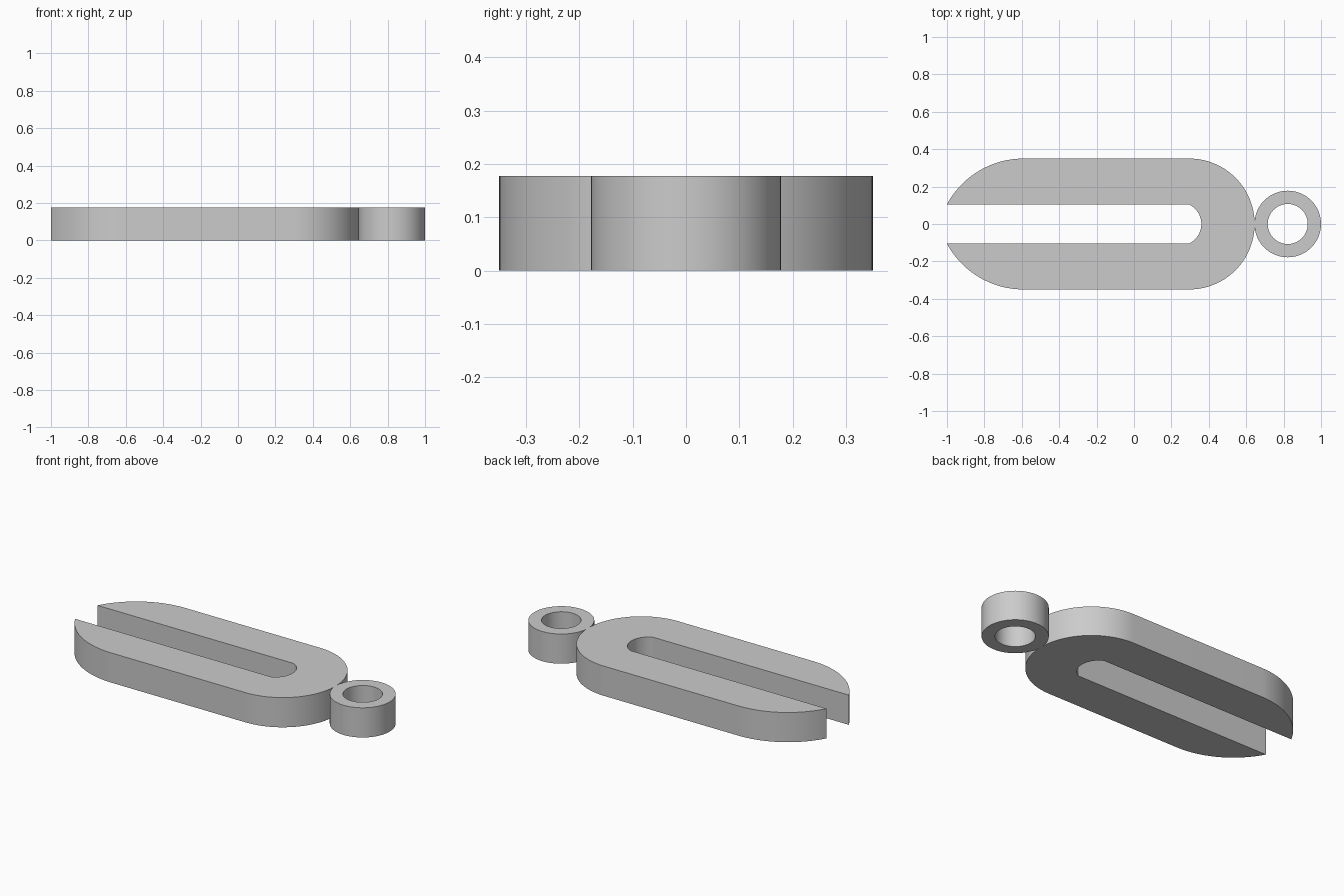
import bpy, bmesh, math

HEIGHT = 0.177
HALF_WIDTH = 0.35
SLOT = 0.105

cube = bpy.data.objects.get("Cube")
if cube:
    bpy.data.objects.remove(cube, do_unlink=True)

grey = bpy.data.materials.new("plain grey")
grey.use_nodes = True
colour = (0.6, 0.6, 0.6, 1)
grey.diffuse_color = colour
grey.node_tree.nodes["Principled BSDF"].inputs["Base Color"].default_value = colour


def arc(cx, cy, r, start, end, n):
    """Points on an arc, angles in radians."""
    return [(cx + r * math.cos(start + (end - start) * i / n),
             cy + r * math.sin(start + (end - start) * i / n)) for i in range(n + 1)]


def finish(name, bm):
    bmesh.ops.recalc_face_normals(bm, faces=bm.faces)
    mesh = bpy.data.meshes.new(name)
    bm.to_mesh(mesh)
    bm.free()
    mesh.materials.append(grey)
    obj = bpy.data.objects.new(name, mesh)
    bpy.context.collection.objects.link(obj)
    bpy.ops.object.select_all(action='DESELECT')
    obj.select_set(True)
    bpy.context.view_layer.objects.active = obj
    bpy.ops.object.shade_smooth_by_angle(angle=math.radians(20))
    return obj


def extrude_up(bm, faces):
    new = bmesh.ops.extrude_face_region(bm, geom=faces)["geom"]
    verts = [v for v in new if isinstance(v, bmesh.types.BMVert)]
    bmesh.ops.translate(bm, verts=verts, vec=(0, 0, HEIGHT))


# Slotted body: upper half of the outline, from nose to slot end
nose_x, shoulder_x = 0.295, -0.59
tip_r = 0.466
tip_cy = HALF_WIDTH - tip_r
tip_angle = math.pi - math.asin((SLOT - tip_cy) / tip_r)
slot_r = 0.117
slot_cx = 0.36 - slot_r
slot_angle = math.asin(SLOT / slot_r)

outer = arc(nose_x, 0, HALF_WIDTH, 0, math.pi / 2, 32)
outer += arc(shoulder_x, tip_cy, tip_r, math.pi / 2, tip_angle, 24)
outer[-1] = (-1, SLOT)
inner = arc(slot_cx, 0, slot_r, slot_angle, 0, 12)
half = outer + inner
mirrored = [(x, -y) for x, y in reversed(half[1:-1])]

bm = bmesh.new()
outline = [bm.verts.new((x, y, 0)) for x, y in half + mirrored]
extrude_up(bm, [bm.faces.new(outline)])
finish("slotted_body", bm)

# Hanging ring at the nose
bm = bmesh.new()
N = 64
loops = [[bm.verts.new((x, y, 0)) for x, y in arc(0.822, 0, r, 0, math.tau, N)[:-1]]
         for r in (0.178, 0.107)]
quads = [bm.faces.new((loops[0][i], loops[0][(i + 1) % N],
                       loops[1][(i + 1) % N], loops[1][i])) for i in range(N)]
extrude_up(bm, quads)
finish("hanging_ring", bm)
